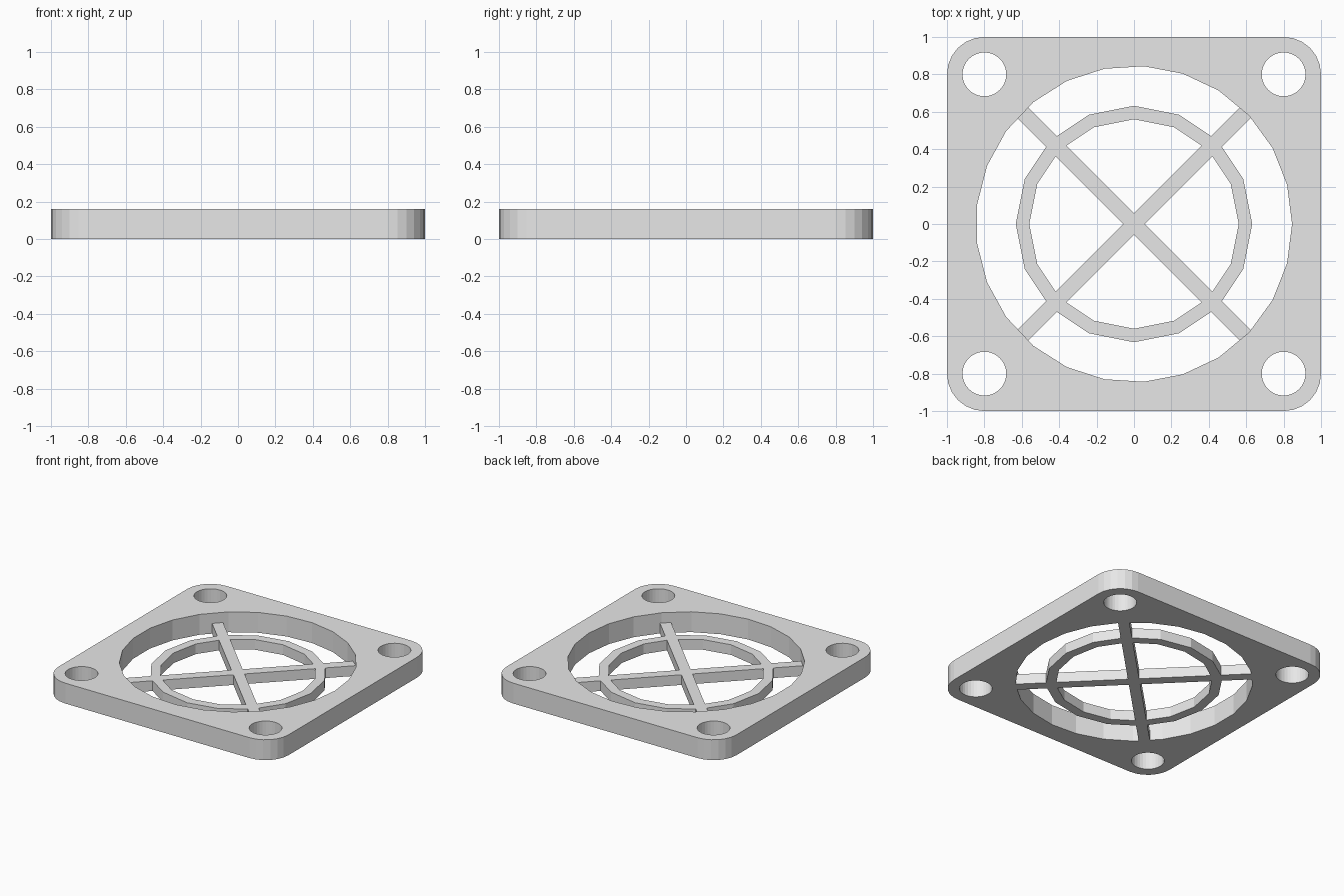
import bpy
import bmesh
from math import cos, sin, pi, radians
from mathutils import Matrix

cube = bpy.data.objects.get("Cube")
if cube:
    bpy.data.objects.remove(cube, do_unlink=True)

FRAME_HEIGHT = 0.16
GUARD_HEIGHT = 0.08
RIM_RADIUS = 0.845
CORNER = 0.8

grey = bpy.data.materials.new("plain grey")
grey.use_nodes = True
grey.diffuse_color = (0.8, 0.8, 0.8, 1)
grey.node_tree.nodes["Principled BSDF"].inputs["Base Color"].default_value = grey.diffuse_color


def circle(radius, sides, cx=0, cy=0):
    return [(cx + radius * cos(2 * pi * i / sides), cy + radius * sin(2 * pi * i / sides))
            for i in range(sides)]


def rounded_square(centre, radius, steps):
    points = []
    for quarter, (sx, sy) in enumerate([(1, 1), (-1, 1), (-1, -1), (1, -1)]):
        for i in range(steps + 1):
            a = pi / 2 * (quarter + i / steps)
            points.append((sx * centre + radius * cos(a), sy * centre + radius * sin(a)))
    return points


def finish(name, bm):
    bmesh.ops.recalc_face_normals(bm, faces=bm.faces)
    mesh = bpy.data.meshes.new(name)
    bm.to_mesh(mesh)
    bm.free()
    mesh.materials.append(grey)
    obj = bpy.data.objects.new(name, mesh)
    bpy.context.collection.objects.link(obj)
    return obj


def plate(name, outlines, height):
    """Fill nested outlines, leaving the inner ones as holes, and extrude upward."""
    bm = bmesh.new()
    for outline in outlines:
        verts = [bm.verts.new((x, y, 0)) for x, y in outline]
        for i, v in enumerate(verts):
            bm.edges.new((verts[i - 1], v))
    bmesh.ops.triangle_fill(bm, use_beauty=True, edges=bm.edges[:], normal=(0, 0, 1))
    top = bmesh.ops.extrude_face_region(bm, geom=bm.faces[:], use_keep_orig=True)["geom"]
    bmesh.ops.translate(bm, vec=(0, 0, height),
                        verts=[g for g in top if isinstance(g, bmesh.types.BMVert)])
    return finish(name, bm)


# Square frame with a large opening and four screw holes
screw_holes = [circle(0.117, 32, sx * CORNER, sy * CORNER) for sx in (-1, 1) for sy in (-1, 1)]
plate("frame", [rounded_square(CORNER, 1 - CORNER, 6), circle(RIM_RADIUS, 25)] + screw_holes,
      FRAME_HEIGHT)

# Thin guard ring inside the opening
plate("guard_ring", [circle(0.632, 16), circle(0.56, 16)], GUARD_HEIGHT)

# Two diagonal bars, their ends sunk into the frame
for name, angle in (("rising_bar", 45), ("falling_bar", -45)):
    bm = bmesh.new()
    size = Matrix.Diagonal((2 * RIM_RADIUS + 0.03, 0.08, GUARD_HEIGHT, 1))
    bmesh.ops.create_cube(bm, size=1, matrix=Matrix.Translation((0, 0, GUARD_HEIGHT / 2))
                          @ Matrix.Rotation(radians(angle), 4, "Z") @ size)
    finish(name, bm)
